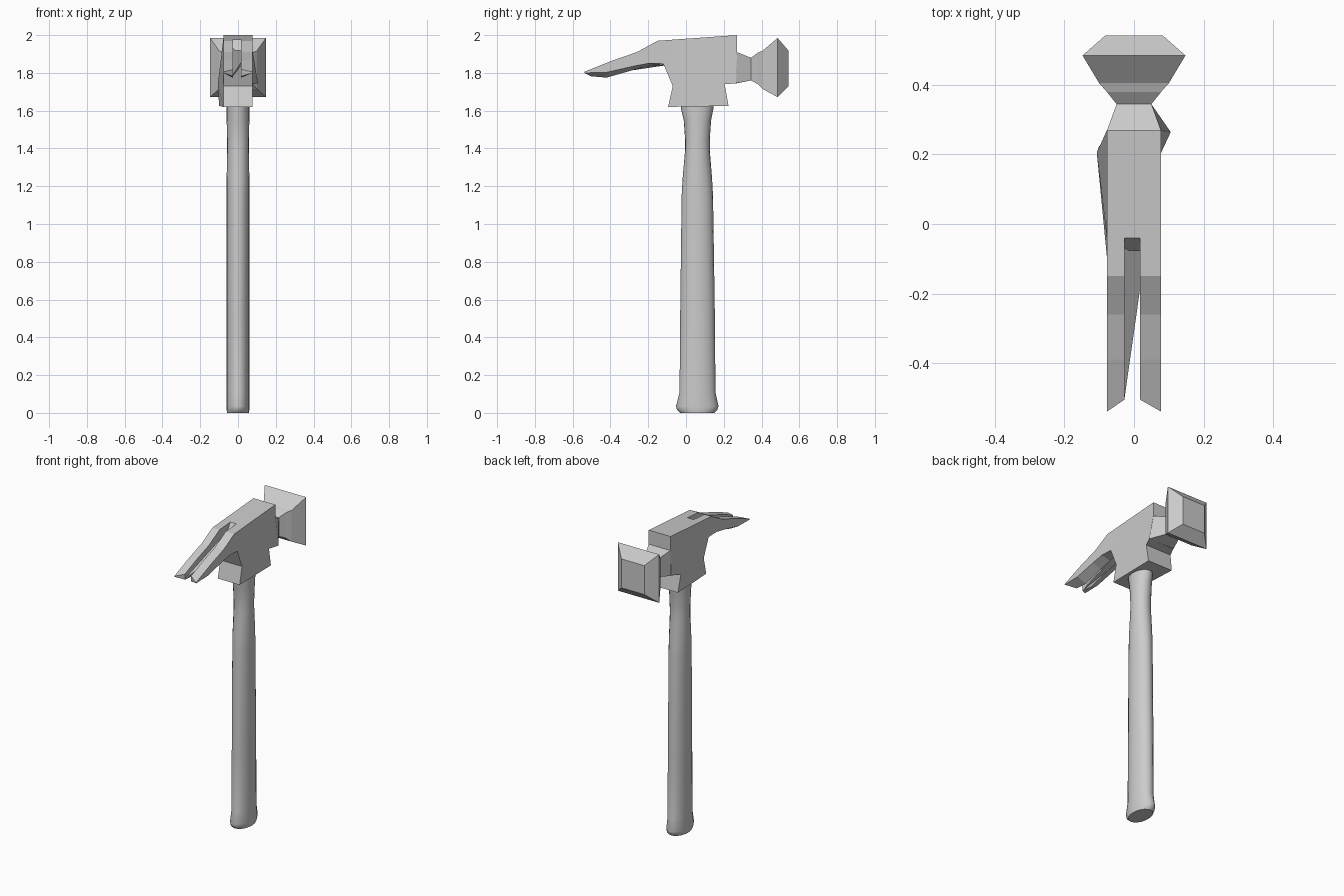
import bpy, bmesh, math

if "Cube" in bpy.data.objects:
    bpy.data.objects.remove(bpy.data.objects["Cube"])


def loft(name, rings, cap_start=True):
    """Skin a list of equal-length closed rings and cap the ends."""
    bm = bmesh.new()
    vs = [[bm.verts.new(p) for p in r] for r in rings]
    n = len(rings[0])
    for a, b in zip(vs, vs[1:]):
        for i in range(n):
            j = (i + 1) % n
            bm.faces.new((a[i], a[j], b[j], b[i]))
    if cap_start:
        bm.faces.new(vs[0])
    bm.faces.new(vs[-1])
    bmesh.ops.recalc_face_normals(bm, faces=bm.faces)
    me = bpy.data.meshes.new(name)
    bm.to_mesh(me)
    bm.free()
    ob = bpy.data.objects.new(name, me)
    bpy.context.collection.objects.link(ob)
    return ob


# Handle: oval sections, (z, y min, y max, x half-width)
sections = [(0, -.03, .15, .058), (.015, -.047, .166, .06), (.035, -.053, .172, .06),
            (.11, -.034, .156, .06), (.5, -.031, .153, .06), (1.15, -.023, .143, .06),
            (1.24, -.018, .138, .06), (1.39, -.005, .126, .058), (1.45, -.005, .126, .058),
            (1.55, -.012, .133, .06), (1.61, -.027, .145, .06), (1.63, -.027, .145, .06)]
N = 20
rings = []
for z, y0, y1, w in sections:
    rings.append([(w * math.cos(2 * math.pi * i / N),
                   (y0 + y1) / 2 + (y1 - y0) / 2 * math.sin(2 * math.pi * i / N), z)
                  for i in range(N)])
handle = loft("handle", rings, cap_start=True)
bpy.context.view_layer.objects.active = handle
handle.select_set(True)
bpy.ops.object.shade_smooth_by_angle(angle=math.radians(40))

# Head block: side profile (y, z) with a few flared corners
W = .078
profile = [(.27, 2.0), (-.04, 1.978), (-.12, 1.848), (-.07, 1.73), (-.095, 1.62),
           (.225, 1.625), (.205, 1.74), (.265, 1.745), (.27, 1.91)]
flare = {(-1, 5): -.10, (-1, 6): -.107, (1, 7): .106}
loft("head_block", [[(flare.get((s, i), s * W), y, z) for i, (y, z) in enumerate(profile)]
                    for s in (-1, 1)])

# Claw prongs: stations (y top, z top, y bottom, z outer bottom, z inner bottom)
stations = [(-.04, 1.978, -.12, 1.848, 1.848), (-.15, 1.97, -.2, 1.85, 1.838),
            (-.26, 1.91, -.28, 1.835, 1.815), (-.39, 1.865, -.42, 1.803, 1.775)]
for name, outer, inner in (("left_claw", -W, -.027), ("right_claw", W, .017)):
    rings = [[(outer, yt, zt), (inner, yt, zt), (inner, yb, zi), (outer, yb, zo)]
             for yt, zt, yb, zo, zi in stations]
    rings.append([(outer, -.54, 1.805), (inner, -.505, 1.818),
                  (inner, -.502, 1.782), (outer, -.538, 1.8)])
    loft(name, rings, cap_start=False)

# Sloping web at the bottom of the nail slot
plan = [(-.027, -.04), (.017, -.04), (.017, -.19), (-.027, -.5)]
loft("slot_web", [[(x, y, z) for (x, y), z in zip(plan, (1.94, 1.94, 1.855, 1.79))],
                  [(x, y, z) for (x, y), z in zip(plan, (1.85, 1.85, 1.838, 1.782))]])

# Neck and striking face: square rings (y, x half-width, z bottom, z top)
face_rings = [(.268, .078, 1.745, 1.91), (.345, .05, 1.76, 1.88), (.38, .078, 1.74, 1.907),
              (.405, .10, 1.715, 1.917), (.485, .148, 1.672, 1.985), (.543, .082, 1.73, 1.917)]
rings = []
for k, (y, w, z0, z1) in enumerate(face_rings):
    right = .106 if k == 0 else w
    rings.append([(-w, y, z0), (right, y - .004 * (k == 0), z0), (w, y, z1), (-w, y, z1)])
loft("striking_face", rings, cap_start=False)
